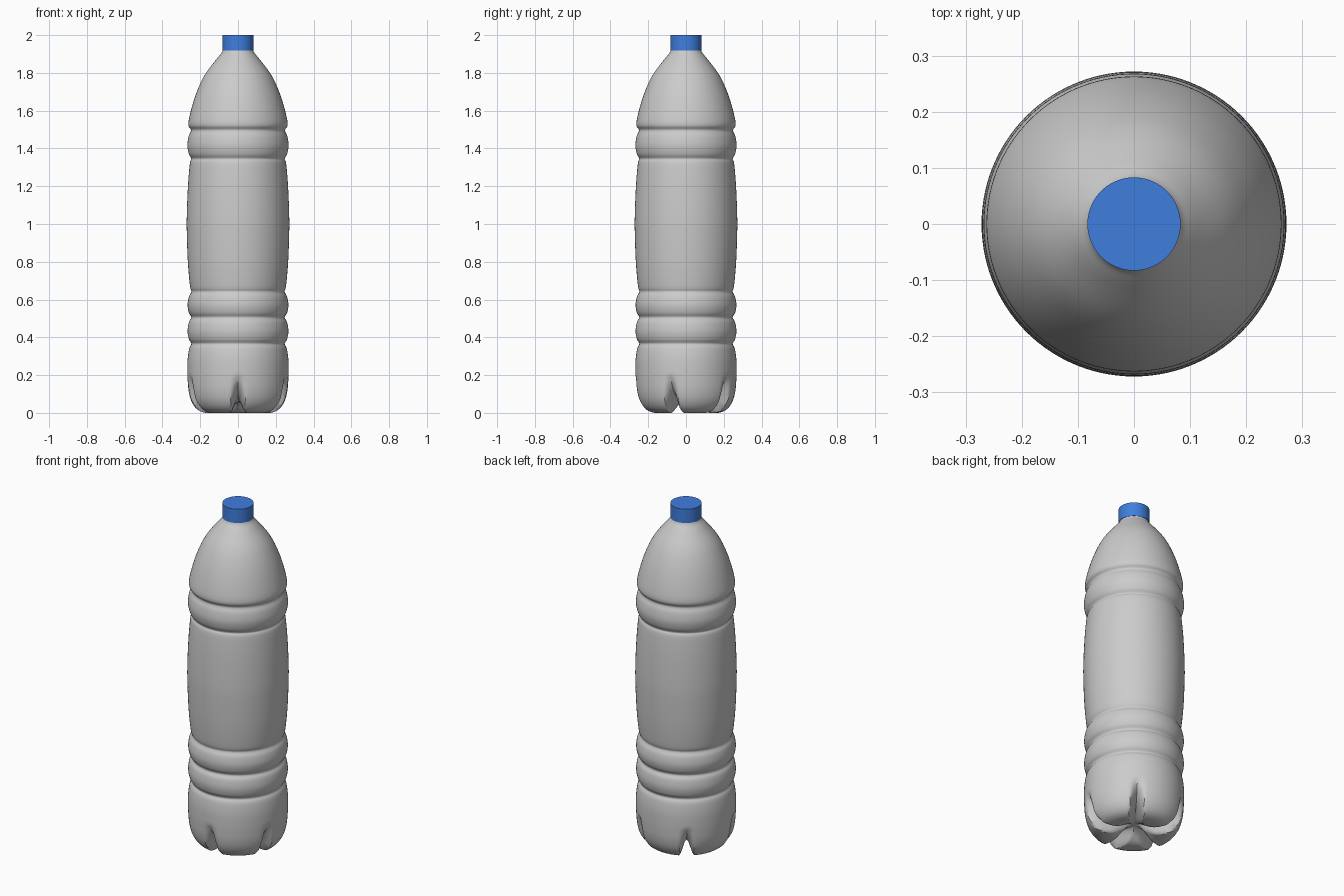
import bpy, bmesh, math
from mathutils import Vector

if "Cube" in bpy.data.objects:
    bpy.data.objects.remove(bpy.data.objects["Cube"])

SEG = 120
LOBES = 5


def spline(pts, n):
    """Catmull-Rom curve through (radius, z) points, n steps per span."""
    p = [Vector(q) for q in pts]
    p = [2 * p[0] - p[1]] + p + [2 * p[-1] - p[-2]]
    out = []
    for i in range(1, len(p) - 2):
        a, b, c, d = p[i - 1:i + 3]
        for k in range(n):
            t = k / n
            out.append(0.5 * (2 * b + (c - a) * t + (2 * a - 5 * b + 4 * c - d) * t * t
                              + (3 * b - a - 3 * c + d) * t ** 3))
    return out + [p[-2]]


def make_object(name, rings, cap_top=None, cap_bottom=None):
    """Skin rings of points (bottom to top) and close the ends with fans."""
    bm = bmesh.new()
    vs = [[bm.verts.new(co) for co in ring] for ring in rings]
    for lo, hi in zip(vs, vs[1:]):
        for i in range(SEG):
            j = (i + 1) % SEG
            bm.faces.new((lo[i], lo[j], hi[j], hi[i]))
    for z, ring in ((cap_bottom, vs[0]), (cap_top, vs[-1])):
        if z is not None:
            c = bm.verts.new((0, 0, z))
            for i in range(SEG):
                bm.faces.new((c, ring[i], ring[(i + 1) % SEG]))
    bmesh.ops.recalc_face_normals(bm, faces=bm.faces)
    me = bpy.data.meshes.new(name)
    bm.to_mesh(me)
    bm.free()
    ob = bpy.data.objects.new(name, me)
    bpy.context.collection.objects.link(ob)
    bpy.ops.object.select_all(action='DESELECT')
    ob.select_set(True)
    bpy.context.view_layer.objects.active = ob
    bpy.ops.object.shade_smooth_by_angle(angle=math.radians(40))
    return ob


def circle(r, z):
    return [(r * math.cos(2 * math.pi * i / SEG - math.pi / 2),
             r * math.sin(2 * math.pi * i / SEG - math.pi / 2), z) for i in range(SEG)]


# Petal base: blend a foot profile with a raised groove profile around the axis
foot = spline([(.012, .052), (.06, .03), (.115, .003), (.17, .0), (.215, .018),
               (.246, .06), (.262, .12), (.268, .2)], 4)
groove = spline([(.012, .055), (.05, .06), (.10, .07), (.15, .083), (.19, .10),
                 (.225, .13), (.25, .165), (.268, .2)], 4)


def base_ring(f, g):
    ring = []
    pitch = 2 * math.pi / LOBES
    for i in range(SEG):
        a = 2 * math.pi * i / SEG
        d = abs((a + pitch / 2) % pitch - pitch / 2)
        t = min(1, max(0, (f.x * math.sin(d) - .002) / .04))
        p = g.lerp(f, t * t * (3 - 2 * t))
        ring.append((p.x * math.cos(a - math.pi / 2), p.x * math.sin(a - math.pi / 2),
                     max(p.y, 0)))
    return ring


# Body: ribs, slightly barrelled label area, shoulder and neck
body = spline([(.268, .2), (.267, .28), (.258, .342), (.247, .366), (.260, .39),
               (.267, .432), (.260, .48), (.247, .505), (.260, .53), (.267, .57),
               (.260, .615), (.247, .642), (.254, .67), (.265, .79), (.271, .95),
               (.271, 1.05), (.265, 1.2), (.255, 1.32), (.247, 1.345), (.260, 1.37),
               (.268, 1.415), (.261, 1.465), (.249, 1.497), (.263, 1.525),
               (.252, 1.59), (.222, 1.69), (.176, 1.79), (.112, 1.875),
               (.087, 1.905), (.078, 1.925)], 4)
rings = [base_ring(f, g) for f, g in zip(foot, groove)]
rings += [circle(p.x, p.y) for p in body[1:]]
make_object("bottle_body", rings, cap_bottom=.055)

# Screw cap
cap = make_object("cap", [circle(.083, 1.918), circle(.083, 2.0)], cap_top=2.0, cap_bottom=1.918)
mat = bpy.data.materials.new("cap_blue")
mat.diffuse_color = (.05, .21, .72, 1)
mat.use_nodes = True
mat.node_tree.nodes["Principled BSDF"].inputs["Base Color"].default_value = mat.diffuse_color
cap.data.materials.append(mat)
